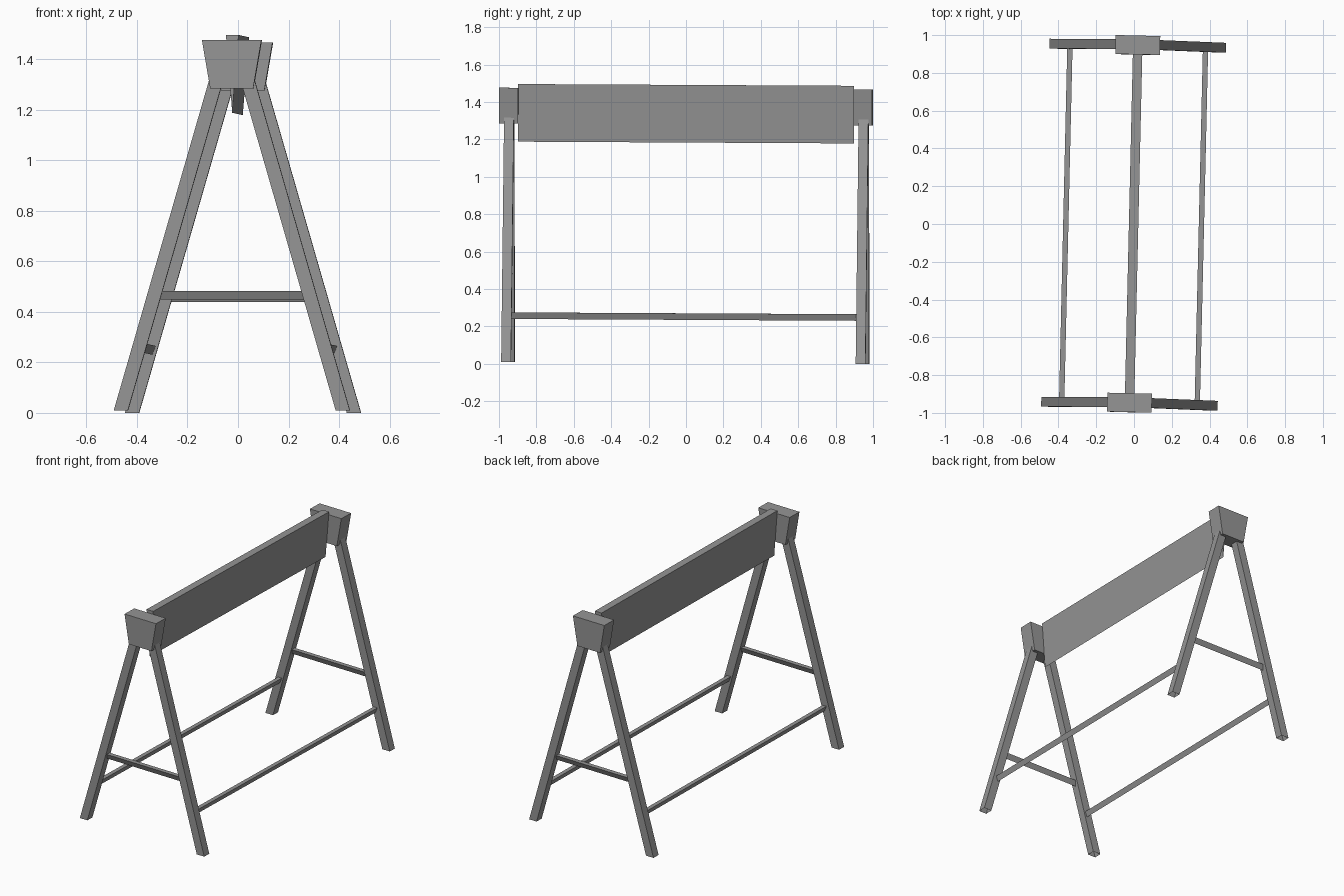
import bpy, bmesh, math
from mathutils import Matrix, Vector

if "Cube" in bpy.data.objects:
    bpy.data.objects.remove(bpy.data.objects["Cube"])

# Whole trestle sits slightly turned and tilted
TILT = math.radians(-0.3)
TURN = math.radians(-1.33)
PLACE = (Matrix.Translation((-0.002, 0, 0.002)) @ Matrix.Rotation(TURN, 4, 'Z')
         @ Matrix.Translation((0, 0, 1.3)) @ Matrix.Rotation(TILT, 4, 'X')
         @ Matrix.Translation((0, 0, -1.3)))

# Dark grey paint
GREY = bpy.data.materials.new("dark_grey")
GREY.diffuse_color = (0.3, 0.3, 0.3, 1)
GREY.use_nodes = True
GREY.node_tree.nodes["Principled BSDF"].inputs["Base Color"].default_value = GREY.diffuse_color


def prism(name, profile, a, b, axis='y', open_bottom=False):
    """Extrude a profile along y (x/z points) or along x (y/z points) and place it."""
    bm = bmesh.new()
    if axis == 'y':
        points, step = [(u, a, z) for u, z in profile], Vector((0, b - a, 0))
    else:
        points, step = [(a, u, z) for u, z in profile], Vector((b - a, 0, 0))
    face = bm.faces.new([bm.verts.new(p) for p in points])
    out = bmesh.ops.extrude_face_region(bm, geom=[face])
    verts = [g for g in out['geom'] if isinstance(g, bmesh.types.BMVert)]
    bmesh.ops.translate(bm, verts=verts, vec=step)
    bmesh.ops.recalc_face_normals(bm, faces=bm.faces)
    if open_bottom:
        low = [f for f in bm.faces if f.normal.z < -0.9]
        bmesh.ops.delete(bm, geom=low, context='FACES_ONLY')
    bmesh.ops.transform(bm, matrix=PLACE, verts=bm.verts)
    mesh = bpy.data.meshes.new(name)
    bm.to_mesh(mesh)
    bm.free()
    mesh.materials.append(GREY)
    obj = bpy.data.objects.new(name, mesh)
    bpy.context.collection.objects.link(obj)
    return obj


def wedge(centre, half, z0, z1):
    """Triangular section with a flat top and a sharp lower edge."""
    return [(centre, z0), (centre + half, z1), (centre - half, z1)]


def leg_x(z):
    """Outer edge of a leg at height z."""
    return 0.468 - 0.2885 * z


for end, label in ((-1, "front"), (1, "back")):
    # Tapered head block
    prism(label + "_head_block",
          [(-0.085, 1.277), (0.085, 1.277), (0.118, 1.469), (-0.118, 1.469)],
          end * 0.897, end * 0.997)
    # Splayed legs
    mid = end * 0.948 + 0.003
    for sign, side in ((-1, "left"), (1, "right")):
        profile = [(sign * (leg_x(z) - i), z) for z, i in
                   ((0.003, 0), (0.003, 0.056), (1.36, 0.056), (1.36, 0))]
        prism(f"{label}_{side}_leg", profile, mid - 0.026, mid + 0.026,
              open_bottom=True)
    # Cross bar between the legs
    w = leg_x(0.46) - 0.04
    prism(label + "_cross_bar", wedge(end * 0.945, 0.015, 0.441, 0.476), -w, w, axis='x')

# Long side rails
for sign, side in ((-1, "left"), (1, "right")):
    prism(side + "_rail", wedge(sign * 0.359, 0.014, 0.233, 0.268), -0.93, 0.93)

# Beam, tapering to its lower edge
prism("main_beam", wedge(0, 0.025, 1.181, 1.489), -0.898, 0.898)
